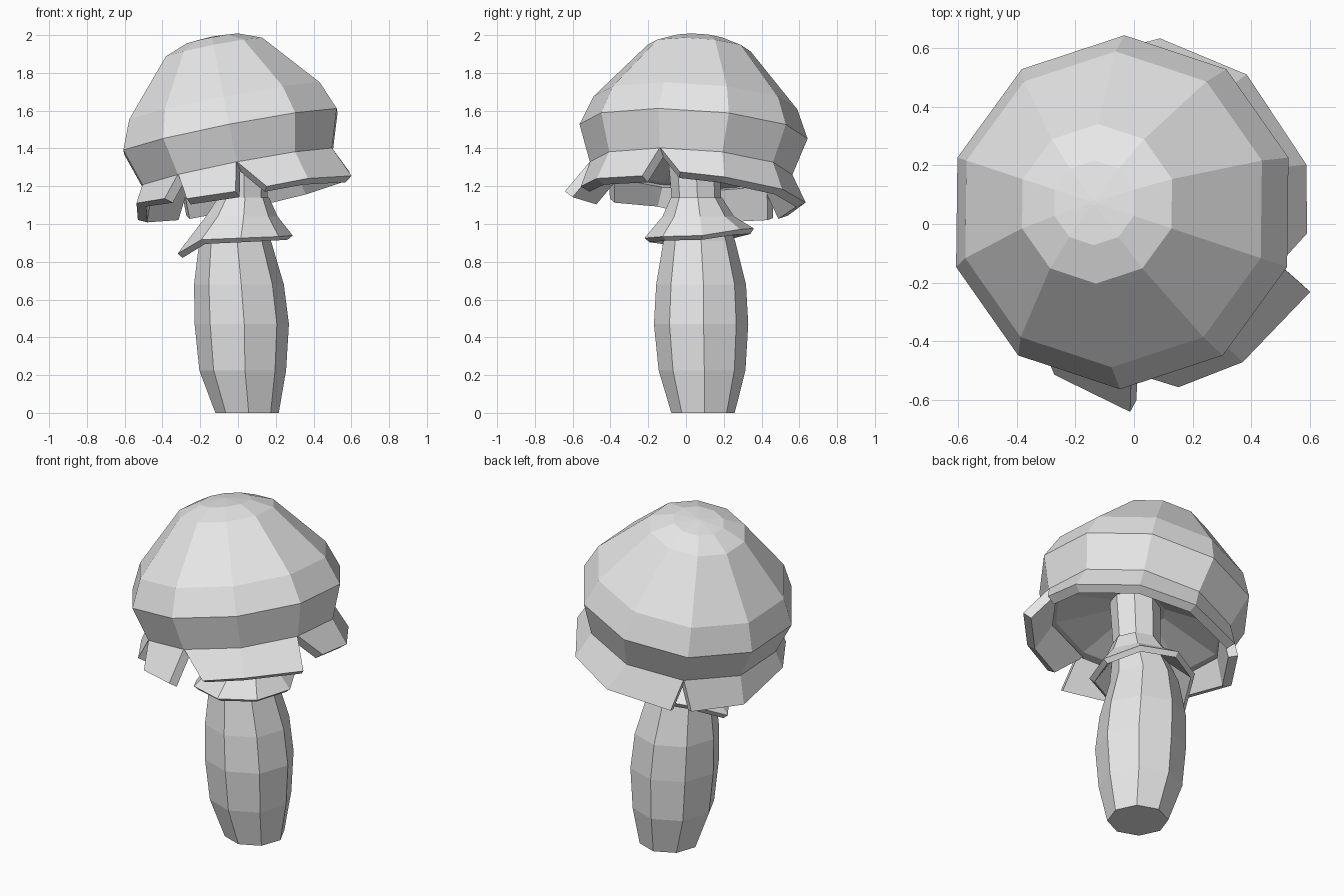
import bpy
import bmesh
from math import cos, sin, radians
from mathutils import Matrix, Vector

if "Cube" in bpy.data.objects:
    bpy.data.objects.remove(bpy.data.objects["Cube"], do_unlink=True)

grey = bpy.data.materials.new("plain_grey")
grey.use_nodes = True
COLOUR = (0.8, 0.8, 0.8, 1)
grey.diffuse_color = COLOUR
grey.node_tree.nodes["Principled BSDF"].inputs["Base Color"].default_value = COLOUR

# Leaning frame shared by the cap and its veil
axis = Vector((-0.195, 0.066, 1)).normalized()
side = Vector((1, 0, 0.195)).normalized()
TILT = Matrix((side, axis.cross(side), axis)).transposed().to_4x4()
TILT.translation = (-0.04, 0.04, 1.49)


def polar(r, degrees, z, centre=(0, 0)):
    a = radians(degrees)
    return Vector((centre[0] + r * cos(a), centre[1] + r * sin(a), z))


def loft(name, rings, closed=True, ends=(False, False), matrix=None, thick=0):
    """Skin quads between rings of points, with optional end faces."""
    bm = bmesh.new()
    loops = [[bm.verts.new(p) for p in ring] for ring in rings]
    n = len(loops[0])
    for low, high in zip(loops, loops[1:]):
        for i in range(n if closed else n - 1):
            j = (i + 1) % n
            bm.faces.new((low[i], low[j], high[j], high[i]))
    if ends[0]:
        bm.faces.new(loops[0][::-1])
    if ends[1]:
        bm.faces.new(loops[-1])
    if matrix:
        bm.transform(matrix)
    mesh = bpy.data.meshes.new(name)
    bm.to_mesh(mesh)
    bm.free()
    mesh.materials.append(grey)
    obj = bpy.data.objects.new(name, mesh)
    bpy.context.collection.objects.link(obj)
    if thick:
        mod = obj.modifiers.new("thickness", "SOLIDIFY")
        mod.thickness = thick
        mod.offset = -1
    return obj


# Cap: ten-sided dome with a tucked-in rim and a shallow hollow underside
cap_profile = [(0.14, -0.1), (0.47, -0.2), (0.537, -0.2), (0.605, 0),
               (0.54, 0.155), (0.273, 0.451), (0.145, 0.5), (0.01, 0.512)]
loft("cap", [[polar(r, 18 + 36 * k, h) for k in range(10)] for r, h in cap_profile],
     ends=(True, True), matrix=TILT)

# Veil flaps: (top angle, bottom angle, bottom radius, bottom height)
flaps = {
    "veil_front_left": [(-90, -77, 0.59, -0.36), (-54, -54, 0.605, -0.355),
                        (-18, -23, 0.635, -0.37)],
    "veil_back": [(-18, -5, 0.58, -0.335), (18, 18, 0.6, -0.345), (54, 54, 0.61, -0.35),
                  (90, 85, 0.62, -0.355), (126, 121, 0.61, -0.36)],
    "veil_right": [(126, 132, 0.6, -0.36), (162, 162, 0.6, -0.355),
                   (198, 198, 0.59, -0.29), (234, 226, 0.59, -0.31)],
    "veil_front": [(234, 241, 0.61, -0.34), (270, 267, 0.66, -0.36)],
}
for name, points in flaps.items():
    lower = [polar(r, a, h) for _, a, r, h in points]
    upper = [polar(0.535, a, -0.195) for a, *_ in points]
    loft(name, [lower, upper], closed=False, matrix=TILT, thick=0.055)

# Stem: swollen eight-sided trunk narrowing to a neck; (x, y, z, radius)
stem_profile = [(0.048, 0.09, 0, 0.168), (0.025, 0.085, 0.225, 0.23),
                (0.02, 0.08, 0.47, 0.25), (0.005, 0.08, 0.68, 0.238),
                (-0.015, 0.07, 0.91, 0.19), (0.025, 0.055, 1.12, 0.13),
                (0.025, 0.04, 1.42, 0.14)]
loft("stem", [[polar(r, 3 + 45 * k, z, (x, y)) for k in range(8)]
              for x, y, z, r in stem_profile], ends=(True, True))

# Ring skirt: flared collar with an uneven hem, dipping on its right side
hem = [polar(0.29, 3 + 45 * k, 0, (0, 0.07)) for k in range(8)]
for p in hem:
    p.z = 0.925 + 0.04 * p.x + 0.18 * max(0, p.y - 0.07)
hem[4] += Vector((-0.03, 0, -0.07))
middle = [polar(0.19, 3 + 45 * k, 1.04, (0.02, 0.065)) for k in range(8)]
top = [polar(0.135, 3 + 45 * k, 1.14, (0.03, 0.055)) for k in range(8)]
loft("ring_skirt", [hem, middle, top], thick=0.035)
